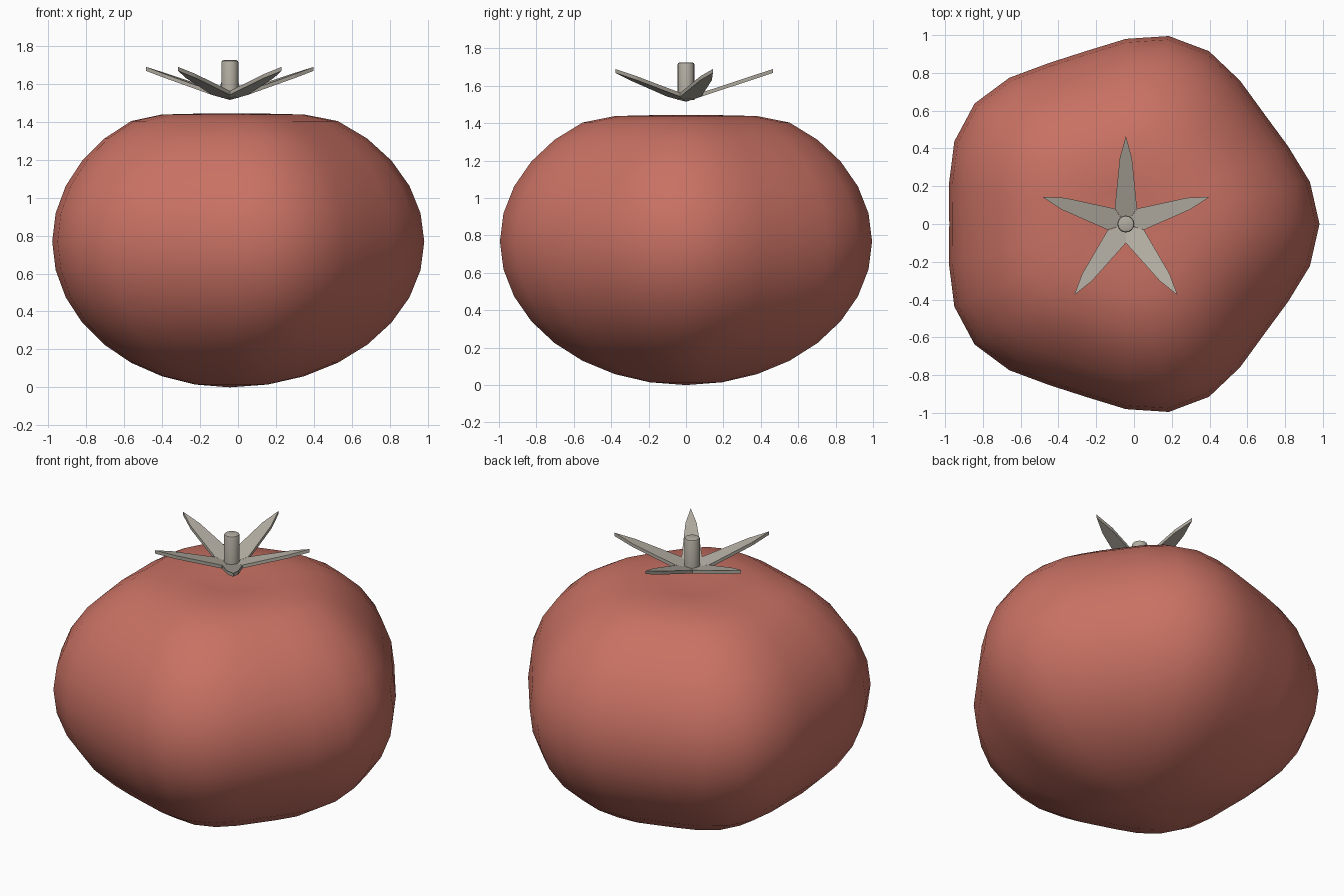
import bpy, bmesh
from math import sin, cos, pi, radians, hypot
from mathutils import Matrix, Vector

cube = bpy.data.objects.get("Cube")
if cube:
    bpy.data.objects.remove(cube)

CX = -0.043  # axis of the fruit


def material(name, rgb):
    m = bpy.data.materials.new(name)
    m.use_nodes = True
    colour = (*rgb, 1)
    m.diffuse_color = colour
    m.node_tree.nodes["Principled BSDF"].inputs["Base Color"].default_value = colour
    return m


def finish(bm, name, mat, smooth_angle=None):
    bmesh.ops.recalc_face_normals(bm, faces=bm.faces)
    mesh = bpy.data.meshes.new(name)
    bm.to_mesh(mesh)
    bm.free()
    mesh.materials.append(mat)
    ob = bpy.data.objects.new(name, mesh)
    bpy.context.collection.objects.link(ob)
    ob.location.x = CX
    if smooth_angle:
        bpy.ops.object.select_all(action='DESELECT')
        ob.select_set(True)
        bpy.context.view_layer.objects.active = ob
        bpy.ops.object.shade_smooth_by_angle(angle=radians(smooth_angle))
    return ob


red = material("tomato red", (0.58, 0.165, 0.125))
grey = material("warm grey", (0.45, 0.42, 0.36))

# Fruit: squashed sphere with five soft lobes and a pressed-in top
bm = bmesh.new()
bmesh.ops.create_uvsphere(bm, u_segments=28, v_segments=16, radius=1)
for v in bm.verts:
    x, y, z = v.co
    r = hypot(x, y)
    lobe = 0.98
    if r > 0.001:
        c = complex(x, y) / r
        lobe += 0.045 * (c ** 5).real
    height = 0.768 * (1 + z)
    if z > 0:
        height -= 0.21 * max(0, 0.57 - r)
    v.co = (x * lobe, y * lobe, height)
finish(bm, "fruit", red, 60)

# Calyx: five pointed sepals rising outward, joined at the centre
bm = bmesh.new()
half = [(0.082, 0.059), (0.35, 0.032)]
outline = [(0, 0)] + [(u, -w) for u, w in half] + [(0.465, 0)] + [(u, w) for u, w in reversed(half)]
for i in range(5):
    turn = Matrix.Rotation(pi / 2 + i * 2 * pi / 5, 3, 'Z')
    layers = []
    for base in (1.515, 1.536):
        layers.append([bm.verts.new(turn @ Vector((u, w, base + 0.33 * u))) for u, w in outline])
    low, top = layers
    n = len(outline)
    for layer in layers:
        bm.faces.new((layer[0], layer[1], layer[5]))
        bm.faces.new((layer[1], layer[2], layer[4], layer[5]))
        bm.faces.new(layer[2:5])
    for k in range(1, n - 1):
        bm.faces.new((low[k], low[k + 1], top[k + 1], top[k]))
bmesh.ops.remove_doubles(bm, verts=bm.verts, dist=0.0005)
finish(bm, "calyx", grey)

# Stem: short upright peg with a softened rim
bm = bmesh.new()
bmesh.ops.create_cone(bm, cap_ends=True, segments=16, radius1=0.045, radius2=0.045, depth=0.2,
                      matrix=Matrix.Translation((0, 0, 1.625)))
rim = [e for e in bm.edges if all(v.co.z > 1.7 for v in e.verts)]
bmesh.ops.bevel(bm, geom=rim, offset=0.012, segments=2, affect='EDGES', profile=0.5)
finish(bm, "stem", grey, 40)
